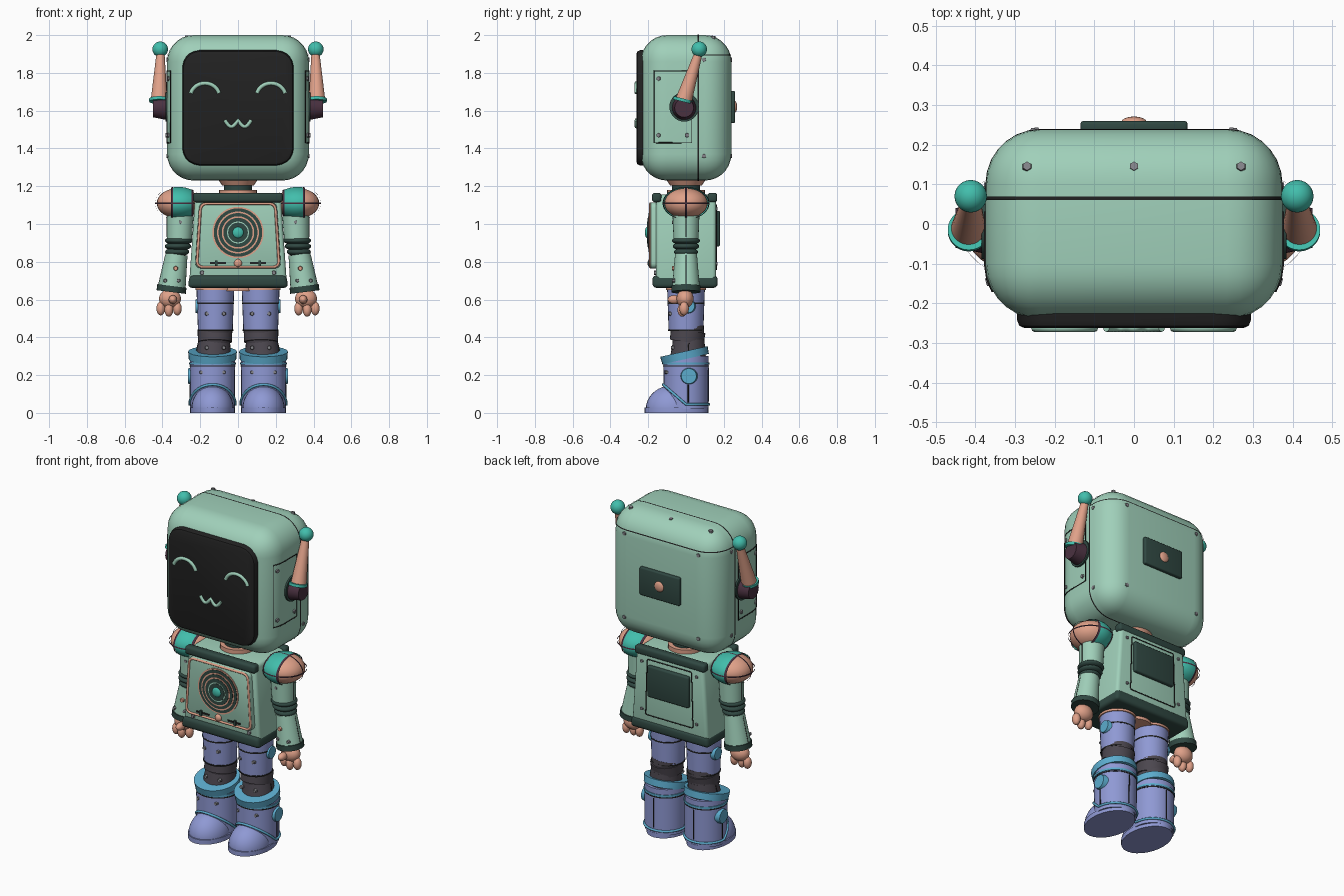
import bpy, bmesh, math
from mathutils import Vector, Matrix

if "Cube" in bpy.data.objects:
    bpy.data.objects.remove(bpy.data.objects["Cube"], do_unlink=True)


def material(name, code):
    m = bpy.data.materials.new(name)
    m.use_nodes = True
    srgb = [int(code[i:i + 2], 16) / 255 for i in (0, 2, 4)]
    col = [((c + .055) / 1.055) ** 2.4 for c in srgb] + [1]
    m.diffuse_color = col
    bsdf = m.node_tree.nodes["Principled BSDF"]
    bsdf.inputs["Base Color"].default_value = col
    bsdf.inputs["Roughness"].default_value = .6
    return m


mint = material("mint green", "A0D0BA")
teal = material("teal", "42BEAC")
salmon = material("salmon", "E0A189")
pine = material("dark pine green", "304842")
blue = material("periwinkle blue", "8F99D4")
sky = material("sky blue", "5CACCE")
charcoal = material("charcoal", "4C474F")
plum = material("dark plum", "4A3140")
black = material("black", "222222")
steel = material("steel grey", "85858A")


def finish(name, bm, mat, angle=35):
    bmesh.ops.recalc_face_normals(bm, faces=bm.faces)
    me = bpy.data.meshes.new(name)
    bm.to_mesh(me)
    bm.free()
    me.materials.append(mat)
    ob = bpy.data.objects.new(name, me)
    bpy.context.collection.objects.link(ob)
    bpy.ops.object.select_all(action='DESELECT')
    ob.select_set(True)
    bpy.context.view_layer.objects.active = ob
    bpy.ops.object.shade_smooth_by_angle(angle=math.radians(angle))
    return ob


def box_mesh(c, size, bevel=0, top=1, segs=3):
    bm = bmesh.new()
    bmesh.ops.create_cube(bm, size=1)
    for v in bm.verts:
        k = top if v.co.z > 0 else 1
        v.co = Vector((v.co.x * size[0] * k, v.co.y * size[1], v.co.z * size[2])) + Vector(c)
    if bevel:
        bmesh.ops.bevel(bm, geom=bm.edges[:], offset=bevel, segments=segs, profile=.5, affect='EDGES')
    return bm


def box(name, mat, c, size, bevel=0, top=1):
    return finish(name, box_mesh(c, size, bevel, top), mat)


def cyl(name, mat, a, b, ra, rb=None, n=28, squash=1):
    a, b = Vector(a), Vector(b)
    d = b - a
    turn = d.to_track_quat('Z', 'Y').to_matrix().to_4x4()
    bm = bmesh.new()
    bmesh.ops.create_cone(bm, cap_ends=True, segments=n, radius1=ra, radius2=ra if rb is None else rb,
                          depth=d.length,
                          matrix=Matrix.Translation((a + b) / 2) @ turn @ Matrix.Diagonal((1, squash, 1, 1)))
    return finish(name, bm, mat)


def ball_mesh(c, r):
    bm = bmesh.new()
    bmesh.ops.create_uvsphere(bm, u_segments=28, v_segments=18, radius=1,
                              matrix=Matrix.Translation(c) @ Matrix.Diagonal((*r, 1)))
    return bm


def ball(name, mat, c, r):
    return finish(name, ball_mesh(c, r), mat, 60)


def cut(bm, co, no):
    # Removes everything on the far side of the plane
    bmesh.ops.bisect_plane(bm, geom=bm.verts[:] + bm.edges[:] + bm.faces[:], plane_co=co, plane_no=no,
                           clear_outer=True)


def band(name, mat, bm, centre, axis, half, extra=None):
    axis, centre = Vector(axis), Vector(centre)
    cut(bm, centre + axis * half, axis)
    cut(bm, centre - axis * half, -axis)
    if extra:
        cut(bm, *extra)
    return finish(name, bm, mat)


def tube(name, mat, pts, r, closed=False):
    cu = bpy.data.curves.new(name, 'CURVE')
    cu.dimensions = '3D'
    cu.bevel_depth, cu.bevel_resolution, cu.use_fill_caps = r, 2, True
    sp = cu.splines.new('POLY')
    sp.points.add(len(pts) - 1)
    for p, q in zip(sp.points, pts):
        p.co = (*q, 1)
    sp.use_cyclic_u = closed
    cu.materials.append(mat)
    ob = bpy.data.objects.new(name, cu)
    bpy.context.collection.objects.link(ob)
    bpy.ops.object.select_all(action='DESELECT')
    ob.select_set(True)
    bpy.context.view_layer.objects.active = ob
    bpy.ops.object.convert(target='MESH')
    bpy.ops.object.shade_smooth()


def rounded(bottom, top, z0, z1, r, steps=5):
    # Rounded trapezoid outline in x and z
    cs = [Vector(p) for p in ((-bottom, z0), (bottom, z0), (top, z1), (-top, z1))]
    out = []
    for i, c in enumerate(cs):
        p = c + (cs[i - 1] - c).normalized() * r
        q = c + (cs[(i + 1) % 4] - c).normalized() * r
        for k in range(steps + 1):
            t = k / steps
            out.append(p * (1 - t) ** 2 + c * 2 * t * (1 - t) * .8 + (p + q) * .2 * t * (1 - t) + q * t * t)
    return out


def panel(name, mat, outline, back, front, bevel=.01):
    bm = bmesh.new()
    f = bm.faces.new([bm.verts.new((p.x, front, p.y)) for p in outline])
    rim = bmesh.ops.extrude_face_region(bm, geom=[f], use_keep_orig=True)
    for v in rim["geom"]:
        if isinstance(v, bmesh.types.BMVert):
            v.co.y = back
    bmesh.ops.bevel(bm, geom=f.edges[:], offset=bevel, segments=2, profile=.5, affect='EDGES')
    return finish(name, bm, mat)


def bolt(where, direction, mat=steel, r=.014):
    p, d = Vector(where), Vector(direction).normalized()
    cyl("bolt", mat, p - d * .008, p + d * .008, r, r * .8, 6)


# Head shell, seams and screen
HEAD, SIZE = (0, 0, 1.615), (.75, .48, .77)
def head_mesh(k=0): return box_mesh(HEAD, [s + k for s in SIZE], .14, segs=7)
finish("head", head_mesh(), mint)
band("head_seam", black, head_mesh(.005), (0, .065, 1.6), (0, 1, 0), .004)
band("head_top_seam", black, head_mesh(.005), (0, 0, 1.895), (0, 0, 1), .003, ((0, .065, 0), (0, -1, 0)))
panel("screen", black, rounded(.295, .295, 1.31, 1.92, .09), -.18, -.263, .02)
for s in (-1, 1):
    arc = [math.pi * (.08 + .84 * i / 14) for i in range(15)]
    tube("eye", mint, [(s * .175 + .077 * math.cos(a), -.262, 1.675 + .07 * math.sin(a)) for a in arc], .011)
tube("mouth", mint, [(x / 100, -.262, 1.55 - .035 * abs(math.sin(math.pi * x / 7))) for x in range(-7, 8)], .01)

# Head back plate and bolts
box("head_back_plate", pine, (0, .245, 1.62), (.27, .03, .17), .008)
ball("head_back_button", salmon, (0, .257, 1.62), (.032, .014, .032))
for x in (-.27, 0, .27):
    bolt((x, .145, 1.988), (0, .2, 1))
for s in (-1, 1):
    for z in (1.36, 1.87):
        bolt((s * .25, .235, z), (s * .1, 1, 0))
        bolt((s * .37, .095, z), (s, 0, 0))
    for y, z in ((-.145, 1.77), (-.145, 1.47), (.005, 1.47)):
        bolt((s * (.366 if y < 0 else .375), y, z), (s, y * 2, 0))
    side = ((.376, .03), (.376, -.1), (.37, -.14), (.357, -.17))
    tube("side_panel_line", black, [(s * x, y, 1.81) for x, y in side] +
         [(s * x, y, 1.43) for x, y in reversed(side)], .003, True)

# Neck
cyl("neck_collar", salmon, (0, 0, 1.15), (0, 0, 1.18), .1)
cyl("neck", pine, (0, 0, 1.14), (0, 0, 1.25), .075)
cyl("neck_flange", salmon, (0, 0, 1.205), (0, 0, 1.245), .085, .11)

# Torso with rims
box("torso", mint, (0, 0, .91), (.52, .32, .49), .02, .87)
box("torso_base", pine, (0, -.005, .695), (.53, .345, .065), .02, .97)
for y in (-.155, .14):
    box("torso_top_rim", pine, (0, y, 1.14), (.475, .05, .05), .015)
cyl("hip_ring", salmon, (0, 0, .645), (0, 0, .67), .1)

# Chest panel, speaker and controls
panel("chest_panel", mint, rounded(.228, .205, .765, 1.115, .03), -.14, -.188, .005)
tube("chest_trim", salmon, [(p.x, -.188, p.y) for p in rounded(.218, .197, .772, 1.108, .03)], .007, True)
rings = ((.136, salmon), (.128, pine), (.111, salmon), (.103, pine), (.086, salmon), (.078, pine),
         (.058, mint), (.052, pine))
for i, (r, m) in enumerate(rings):
    cyl("speaker_ring", m, (0, -.17, .955), (0, -.192 - i * .0022, .955), r, n=40)
ball("speaker_centre", teal, (0, -.204, .955), (.03, .014, .03))
ball("chest_button", salmon, (0, -.19, .793), (.021, .014, .021))
for s in (-1, 1):
    box("slider_track", black, (s * .105, -.189, .793), (.085, .008, .01))
    box("slider_knob", pine, (s * .115, -.192, .793), (.014, .016, .03))
    bolt((s * .19, -.162, .742), (0, -1, 0))
    for z in (.79, 1.08):
        bolt((s * .185, .16, z), (0, 1, 0), r=.011)

# Back hatch
box("back_hatch", pine, (0, .165, .975), (.28, .03, .19), .01)
tube("back_panel_line", black, [(p.x, .161, p.y) for p in rounded(.16, .15, .76, 1.1, .01)], .003, True)

for s, side in ((1, "left_"), (-1, "right_")):
    # Antenna
    cyl(side + "antenna_plate", pine, (s * .355, -.01, 1.62), (s * .385, -.01, 1.62), .078)
    cyl(side + "antenna_socket", plum, (s * .37, -.01, 1.615), (s * .45, -.01, 1.615), .066, .05)
    cyl(side + "antenna_ring", teal, (s * .417, -.018, 1.648), (s * .417, -.014, 1.664), .053)
    cyl(side + "antenna_horn", salmon, (s * .418, -.012, 1.655), (s * .41, .068, 1.91), .044, .021)
    ball(side + "antenna_tip", teal, (s * .412, .07, 1.925), (.041,) * 3)

    # Shoulder
    C, R = Vector((s * .315, 0, 1.11)), (.115, .115, .08)
    def shell(k): return ball_mesh(C, [r * k for r in R])
    ball(side + "shoulder", salmon, C, R)
    band(side + "shoulder_band", teal, shell(1.08), C - Vector((s * .02, 0, 0)), (1, 0, 0), .05)
    for off in (-.074, .034):
        band(side + "shoulder_edge", plum, shell(1.1), C + Vector((s * off, 0, 0)), (1, 0, 0), .006)
    for axis in ((0, 1, 0), (0, 0, 1)):
        band(side + "shoulder_line", plum, shell(1.09), C, axis, .004)

    # Arm
    cyl(side + "upper_arm", mint, (s * .305, 0, 1.07), (s * .31, 0, .92), .072, .066)
    for z, r in ((.912, .074), (.882, .07), (.852, .064)):
        ball(side + "elbow_ring", pine, (s * (.313 + (.912 - z) * .15), 0, z), (r, r, .024))
    cyl(side + "forearm", mint, (s * .325, 0, .84), (s * .35, 0, .665), .058, .073)
    cyl(side + "cuff", pine, (s * .35, 0, .672), (s * .354, 0, .64), .078)
    tube(side + "forearm_line", black, [(s * .383, 0, .835), (s * .422, 0, .67)], .003)
    tube(side + "upper_arm_line", black, [(s * .376, 0, 1.04), (s * .376, 0, .93)], .003)
    bolt((s * .33, -.067, .765), (0, -1, 0), salmon)
    for x, z in ((.305, 1.01), (.385, .7), (.315, .7)):
        bolt((s * x, -.065, z), (0, -1, 0), r=.011)

    # Hand
    ball(side + "palm", salmon, (s * .36, -.005, .605), (.058, .045, .05))
    for x, y, z in ((-.045, -.01, .552), (0, -.02, .545), (.043, -.01, .552)):
        ball(side + "finger", salmon, (s * (.366 + x), y, z), (.023, .025, .036))
    ball(side + "thumb", salmon, (s * .345, -.062, .6), (.022, .035, .023))

    # Leg
    cyl(side + "hip_trim", salmon, (s * .12, 0, .65), (s * .12, 0, .668), .106)
    cyl(side + "thigh", blue, (s * .12, 0, .66), (s * .12, 0, .435), .1, .092)
    for z, r in ((.58, .0985), (.437, .095)):
        cyl(side + "thigh_line", black, (s * .12, 0, z - .004), (s * .12, 0, z + .004), r)
    cyl(side + "thigh_disc", sky, (s * .2, .01, .565), (s * .225, .01, .565), .042, .035)
    cyl(side + "knee", charcoal, (s * .12, .005, .45), (s * .125, .015, .37), .09, .083)
    cyl(side + "knee_pad", charcoal, (s * .122, .012, .435), (s * .122, .003, .375), .092, .09)
    cyl(side + "shin", charcoal, (s * .125, .015, .385), (s * .132, .01, .27), .083, .098)
    tube(side + "shin_line", black, [(s * .21, .015, .37), (s * .222, .012, .32)], .003)
    for x in (.075, .165):
        bolt((s * x, -.085, .525), (0, -1, 0), r=.012)
        bolt((s * x, -.072, .345), (0, -1, 0), r=.012)

    # Boot
    bx = s * .135
    cyl(side + "boot_shaft", blue, (bx, 0, .02), (bx, 0, .3), .118, .12)
    cyl(side + "boot_rim", sky, (bx, -.002, .285), (bx, -.011, .325), .126, .129)
    cyl(side + "boot_lower_rim", sky, (bx, 0, .255), (bx, 0, .268), .124)
    cyl(side + "boot_line", black, (bx, 0, .246), (bx, 0, .252), .1215)
    cyl(side + "sole", blue, (bx, -.05, 0), (bx, -.05, .028), .119, squash=1.43)
    toe = ball_mesh((bx, -.075, .02), (.112, .138, .125))
    cut(toe, (0, 0, .002), (0, 0, -1))
    finish(side + "toe", toe, blue, 60)
    angles = [math.radians(a) for a in range(-180, 180, 10)]
    tube(side + "boot_piping", sky, [(bx + .121 * math.sin(a), -.121 * math.cos(a),
         .045 + .105 * max(0, math.cos(a))) for a in angles], .007, True)
    cyl(side + "boot_disc", sky, (s * .235, .015, .195), (s * .266, .015, .195), .047, .04)
    tube(side + "boot_side_line", black, [(s * .255, .012, .15), (s * .254, .012, .055)], .003)
    tube(side + "boot_back_line", black, [(bx, .12, .24), (bx, .119, .06)], .003)
    for x in (.075, .195):
        bolt((s * x, -.104, .215), (0, -1, 0), r=.011)
